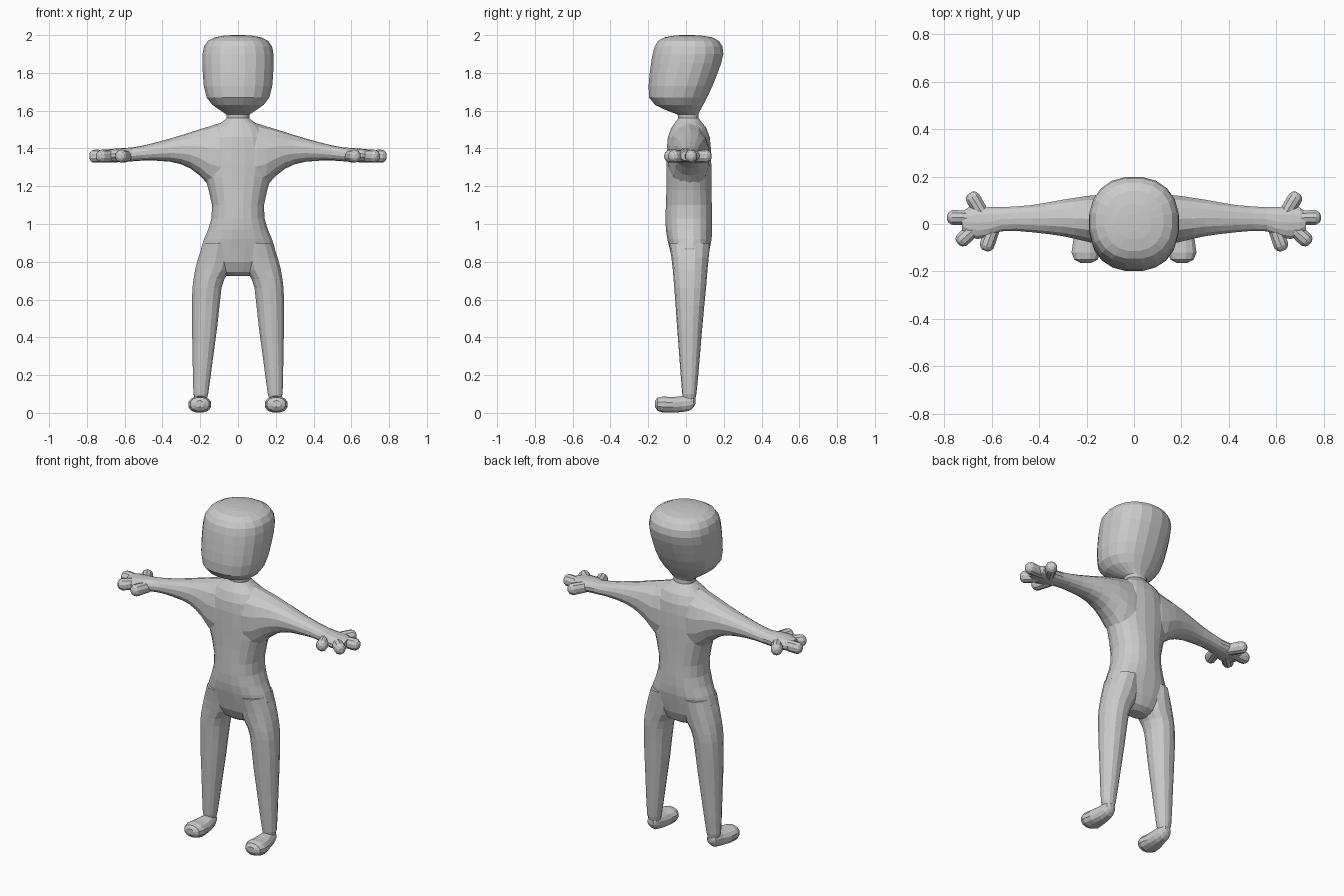
import bpy, bmesh, math
from mathutils import Matrix, Vector

grey = bpy.data.materials.new("plain grey")
grey.diffuse_color = (0.6, 0.6, 0.6, 1)


def loft(name, axis, rings, sides=16, power=2.2, matrix=None):
    """Skin rounded sections; ring = (position, a_min, a_max, b_min, b_max).
    The a and b directions are the two remaining axes in x, y, z order."""
    others = [i for i in range(3) if i != axis]
    bm = bmesh.new()
    loops = []
    for pos, a0, a1, b0, b1 in rings:
        loop = []
        for k in range(sides):
            t = 2 * math.pi * (k + 0.5) / sides
            c, s = math.cos(t), math.sin(t)
            p = Vector((0, 0, 0))
            p[axis] = pos
            p[others[0]] = (a0 + a1) / 2 + (a1 - a0) / 2 * math.copysign(abs(c) ** (2 / power), c)
            p[others[1]] = (b0 + b1) / 2 + (b1 - b0) / 2 * math.copysign(abs(s) ** (2 / power), s)
            loop.append(bm.verts.new(p))
        loops.append(loop)
    for low, high in zip(loops, loops[1:]):
        for k in range(sides):
            n = (k + 1) % sides
            bm.faces.new((low[k], low[n], high[n], high[k]))
    bm.faces.new(loops[0])
    bm.faces.new(loops[-1])
    if matrix:
        bm.transform(matrix)
    bmesh.ops.recalc_face_normals(bm, faces=bm.faces)
    mesh = bpy.data.meshes.new(name)
    bm.to_mesh(mesh)
    bm.free()
    mesh.materials.append(grey)
    obj = bpy.data.objects.new(name, mesh)
    bpy.context.collection.objects.link(obj)
    return obj


def upright(rows):
    """Rows (z, half_width, y_front, y_back) centred on x = 0."""
    return [(z, -w, w, f, b) for z, w, f, b in rows]


# Torso, neck and head
body = loft("body", 2, upright([
    (0.725, 0.06, -0.02, 0.06), (0.745, 0.12, -0.045, 0.09),
    (0.80, 0.18, -0.072, 0.113), (0.87, 0.198, -0.088, 0.127),
    (0.92, 0.182, -0.10, 0.137), (0.97, 0.16, -0.108, 0.14),
    (1.03, 0.142, -0.11, 0.14), (1.10, 0.139, -0.108, 0.138),
    (1.18, 0.157, -0.105, 0.136), (1.25, 0.178, -0.104, 0.135),
    (1.32, 0.18, -0.104, 0.135), (1.40, 0.175, -0.103, 0.133),
    (1.46, 0.16, -0.097, 0.127), (1.51, 0.13, -0.078, 0.108),
    (1.54, 0.085, -0.056, 0.083), (1.56, 0.06, -0.042, 0.067),
    (1.58, 0.062, -0.045, 0.066), (1.60, 0.092, -0.10, 0.075),
    (1.63, 0.137, -0.165, 0.092), (1.67, 0.168, -0.197, 0.113),
    (1.73, 0.183, -0.20, 0.142), (1.79, 0.188, -0.195, 0.166),
    (1.85, 0.191, -0.187, 0.188), (1.90, 0.19, -0.179, 0.20),
    (1.94, 0.182, -0.168, 0.195), (1.97, 0.162, -0.148, 0.175),
    (1.988, 0.125, -0.115, 0.14), (1.997, 0.075, -0.065, 0.085),
    (2.0, 0.03, -0.03, 0.04)]), sides=20, power=2.25)

# Arm: x, y range, z range
ARM = [(0.0, -0.09, 0.12, 1.15, 1.54), (0.10, -0.095, 0.127, 1.17, 1.533),
       (0.15, -0.088, 0.125, 1.20, 1.517), (0.20, -0.076, 0.12, 1.255, 1.502),
       (0.25, -0.064, 0.112, 1.293, 1.486), (0.30, -0.053, 0.104, 1.316, 1.47),
       (0.36, -0.044, 0.093, 1.33, 1.452), (0.43, -0.036, 0.081, 1.335, 1.433),
       (0.50, -0.03, 0.075, 1.336, 1.416), (0.56, -0.032, 0.072, 1.332, 1.405),
       (0.61, -0.055, 0.073, 1.328, 1.402), (0.66, -0.065, 0.078, 1.327, 1.398),
       (0.70, -0.052, 0.07, 1.329, 1.394), (0.725, -0.03, 0.05, 1.335, 1.388)]
# Fingers: start and tip in plan
FINGERS = [((0.63, 0.03), (0.692, 0.13)), ((0.66, 0.025), (0.787, 0.028)),
           ((0.65, 0.0), (0.742, -0.082)), ((0.59, -0.01), (0.628, -0.112))]
# Leg: z, x range, y range
LEG = [(0.05, 0.17, 0.222, -0.012, 0.045), (0.10, 0.157, 0.237, -0.02, 0.055),
       (0.20, 0.143, 0.24, -0.028, 0.065), (0.32, 0.127, 0.242, -0.037, 0.075),
       (0.45, 0.109, 0.245, -0.047, 0.086), (0.57, 0.096, 0.246, -0.055, 0.097),
       (0.66, 0.086, 0.243, -0.062, 0.106), (0.71, 0.070, 0.237, -0.066, 0.11),
       (0.76, 0.035, 0.229, -0.07, 0.114), (0.82, 0.02, 0.213, -0.077, 0.12),
       (0.90, 0.02, 0.185, -0.09, 0.128)]
# Foot: y, x range, z range
FOOT = [(-0.164, 0.18, 0.226, 0.03, 0.065), (-0.15, 0.152, 0.253, 0.01, 0.082),
        (-0.12, 0.14, 0.265, 0.0, 0.088), (-0.07, 0.145, 0.258, 0.0, 0.085),
        (-0.02, 0.152, 0.242, 0.003, 0.09), (0.02, 0.16, 0.235, 0.011, 0.095),
        (0.04, 0.168, 0.228, 0.028, 0.09), (0.05, 0.182, 0.212, 0.048, 0.075)]

limbs = []
for side in (1, -1):
    flip = Matrix.Diagonal((side, 1, 1, 1))
    limbs.append(loft("arm", 0, ARM, 14, 2.2, flip))
    limbs.append(loft("leg", 2, LEG, 14, 2.2, flip))
    limbs.append(loft("foot", 1, FOOT, 12, 2.2, flip))
    for (x0, y0), (x1, y1) in FINGERS:
        length = math.hypot(x1 - x0, y1 - y0)
        rings = [(length - d, -r, r, -r * 1.05, r * 1.05) for d, r in
                 ((0, 0.012), (0.007, 0.024), (0.02, 0.032), (0.035, 0.033), (length, 0.03))]
        place = Matrix.Translation((x0, y0, 1.359)) @ Matrix.Rotation(math.atan2(y1 - y0, x1 - x0), 4, 'Z')
        limbs.append(loft("finger", 0, rings, 10, 2.0, flip @ place))

# Fuse the limbs into one skin
bpy.context.view_layer.objects.active = body
for limb in limbs:
    mod = body.modifiers.new("fuse", 'BOOLEAN')
    mod.operation = 'UNION'
    mod.solver = 'EXACT'
    mod.object = limb
    bpy.ops.object.modifier_apply(modifier=mod.name)
    bpy.data.objects.remove(limb)
